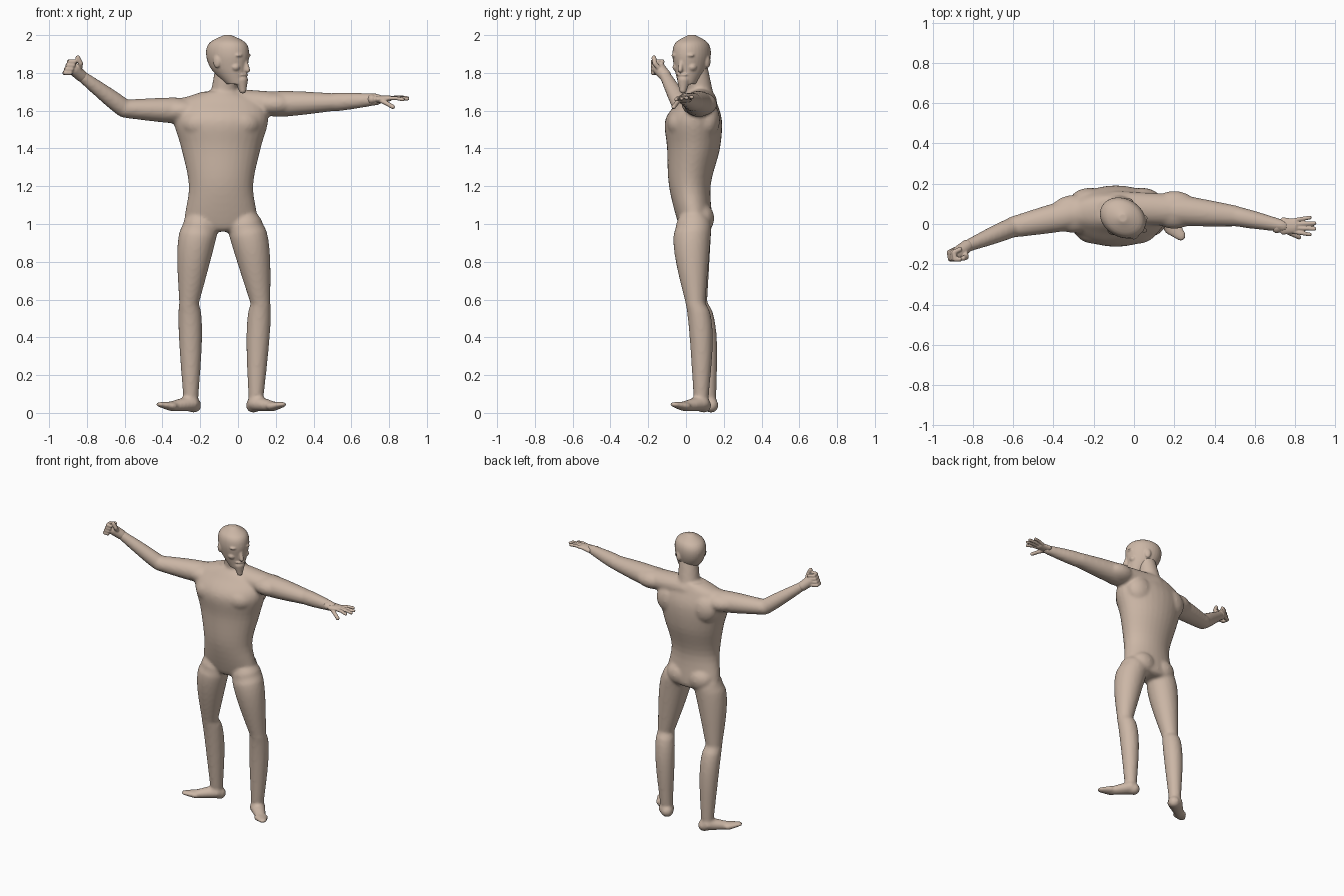
import bpy, bmesh, math
from mathutils import Vector, Matrix

if "Cube" in bpy.data.objects:
    bpy.data.objects.remove(bpy.data.objects["Cube"], do_unlink=True)

skin = bpy.data.materials.new("skin")
skin.use_nodes = True
skin.diffuse_color = (0.6, 0.47, 0.38, 1)
bsdf = skin.node_tree.nodes["Principled BSDF"]
bsdf.inputs["Base Color"].default_value = skin.diffuse_color

X, Y, Z = Vector((1, 0, 0)), Vector((0, 1, 0)), Vector((0, 0, 1))


def sweep(bm, sections, sides=24):
    """Closed skin through elliptical sections given as (centre, u axis, v axis)."""
    angles = [math.tau * k / sides for k in range(sides)]
    rings = [[bm.verts.new(centre + u * math.cos(a) + v * math.sin(a)) for a in angles]
             for centre, u, v in sections]
    for low, high in zip(rings, rings[1:]):
        for k in range(sides):
            n = (k + 1) % sides
            bm.faces.new((low[k], low[n], high[n], high[k]))
    bm.faces.new(rings[0][::-1])
    bm.faces.new(rings[-1])


def stack(bm, x, rows, steps=5):
    """Upright form through (height, y, half width, half depth) rows, smoothly joined."""
    keys = [Vector(row) for row in rows]
    keys = [keys[0]] + keys + [keys[-1]]
    curve = []
    for a, b, c, d in zip(keys, keys[1:], keys[2:], keys[3:]):
        for k in range(steps):
            t = k / steps
            bend = (2 * a - 5 * b + 4 * c - d) * t + (3 * b - a - 3 * c + d) * t * t
            curve.append(b + (c - a + bend) * t / 2)
    curve.append(keys[-1])
    sweep(bm, [(Vector((x, y, z)), X * w, Y * d) for z, y, w, d in curve], sides=32)


def limb(bm, start, end, r_start, r_end, bulge=0.0, bow=(0, 0, 0), wide=1.0):
    """Round-ended tapered limb; muscle bulge and bow peak in its first half."""
    start, end, bow = Vector(start), Vector(end), Vector(bow)
    along = (end - start).normalized()
    up = Y if abs(along.z) > 0.8 else Z
    side = up.cross(along).normalized()
    up = along.cross(side)
    caps = [math.pi * k / 10 for k in range(1, 5)]
    spine = [(start - along * r_start * math.cos(a), r_start * math.sin(a)) for a in caps]
    for k in range(13):
        t = k / 12
        swell = math.sin(math.pi * t ** 0.6)
        spine.append((start.lerp(end, t) + bow * swell,
                      r_start + (r_end - r_start) * t + bulge * swell))
    spine += [(end + along * r_end * math.cos(a), r_end * math.sin(a)) for a in reversed(caps)]
    sweep(bm, [(p, side * r * wide, up * r) for p, r in spine])


def chain(bm, points, radius):
    """Finger made of jointed segments."""
    for a, b in zip(points, points[1:]):
        limb(bm, a, b, radius, radius)


def ball(bm, centre, radii):
    place = Matrix.Translation(centre) @ Matrix.Diagonal((*radii, 1))
    bmesh.ops.create_uvsphere(bm, u_segments=20, v_segments=12, radius=1, matrix=place)


def finish(bm, name, voxel):
    """Fuse the overlapping volumes into one smooth skin."""
    bmesh.ops.recalc_face_normals(bm, faces=bm.faces)
    mesh = bpy.data.meshes.new(name)
    bm.to_mesh(mesh)
    bm.free()
    mesh.materials.append(skin)
    mesh.shade_smooth()
    obj = bpy.data.objects.new(name, mesh)
    bpy.context.collection.objects.link(obj)
    fuse = obj.modifiers.new("fuse", "REMESH")
    fuse.mode = "VOXEL"
    fuse.voxel_size = voxel
    fuse.use_smooth_shade = True
    relax = obj.modifiers.new("relax", "SMOOTH")
    relax.factor = 0.5
    relax.iterations = 6
    return obj


# Torso, chest, shoulder blades and buttocks
middle = -0.09
body = bmesh.new()
stack(body, middle, [(0.96, 0.05, 0.08, 0.06), (1, 0.05, 0.19, 0.09), (1.2, 0.02, 0.17, 0.11),
                     (1.4, 0.04, 0.21, 0.14), (1.55, 0.04, 0.25, 0.15),
                     (1.65, 0.06, 0.22, 0.1), (1.7, 0.07, 0.1, 0.07)])
for side in (-1, 1):
    ball(body, (middle + side * 0.1, -0.02, 1.53), (0.11, 0.08, 0.08))
    ball(body, (middle + side * 0.13, 0.11, 1.55), (0.1, 0.07, 0.1))
    ball(body, (middle + side * 0.08, 0.08, 1.03), (0.09, 0.07, 0.08))

# Neck
neck_base = (-0.08, 0.08, 1.65)
limb(body, neck_base, (-0.055, 0.05, 1.85), 0.072, 0.06)

# Legs and feet
right_leg = ((-0.2, 0.04, 0.98), (-0.26, 0.06, 0.58), (-0.25, 0.12, 0.08), (-0.8, -0.6, 0))
left_leg = ((0.04, 0.04, 0.98), (0.12, 0.05, 0.58), (0.095, 0.08, 0.08), (0.7, -0.7, 0))
for side, (hip, knee, ankle, aim) in ((-1, right_leg), (1, left_leg)):
    limb(body, hip, knee, 0.095, 0.052, 0.012, (side * 0.01, -0.012, 0))
    limb(body, knee, ankle, 0.052, 0.04, 0.014, (-side * 0.005, 0.02, 0))
    aim = Vector(aim)
    ground = Vector((ankle[0], ankle[1], 0))
    instep = ground + aim * 0.13 + Z * 0.035
    ball(body, ground - aim * 0.02 + Z * 0.04, (0.04, 0.04, 0.04))
    limb(body, ground + Z * 0.05, instep, 0.042, 0.026, wide=1.2)
    limb(body, instep, ground + aim * 0.21 + Z * 0.045, 0.025, 0.013, wide=1.9)

# Arms, joined to the neck by sloping shoulders
right_arm = ((-0.3, 0.05, 1.6), (-0.6, -0.015, 1.61), (-0.83, -0.11, 1.785))
left_arm = ((0.2, 0.07, 1.635), (0.5, 0.04, 1.645), (0.74, -0.01, 1.66))
for shoulder, elbow, wrist in (right_arm, left_arm):
    limb(body, neck_base, shoulder, 0.07, 0.065, wide=1.2)
    ball(body, shoulder, (0.12, 0.095, 0.065))
    limb(body, shoulder, elbow, 0.068, 0.048, 0.004, wide=1.1)
    limb(body, elbow, wrist, 0.048, 0.03, 0.004)
finish(body, "body", 0.01)

# Open left hand, fingers fanned
hand = bmesh.new()
wrist, knuckles = Vector(left_arm[-1]), Vector((0.8, -0.01, 1.665))
limb(hand, wrist - X * 0.03, wrist, 0.028, 0.02, wide=1.3)
limb(hand, wrist, knuckles, 0.02, 0.016, wide=2.2)
for i in range(4):
    spread = i - 1.5
    base = knuckles + Y * 0.02 * spread
    reach = 0.1 - 0.012 * spread ** 2
    tip = base + X * reach + Y * 0.008 * spread + Z * 0.004 * spread
    chain(hand, [base, base.lerp(tip, 0.5) + Z * 0.004, tip], 0.01)
chain(hand, [wrist - Y * 0.02, (0.785, -0.05, 1.64), (0.82, -0.065, 1.62)], 0.012)
finish(hand, "left_hand", 0.004)

# Clenched right hand, fingers curled around the palm
fist = bmesh.new()
wrist, palm = Vector(right_arm[-1]), Vector((-0.868, -0.14, 1.82))
limb(fist, wrist, palm, 0.032, 0.034)
for i in range(4):
    base = palm + Vector((-0.02 + i * 0.008, 0.015, -0.02 + i * 0.02))
    chain(fist, [base, base - X * 0.03 - Y * 0.015, base - X * 0.025 - Y * 0.05, base - Y * 0.05], 0.012)
chain(fist, [palm + X * 0.03, palm + Vector((0.035, -0.025, 0.03)), palm + Vector((0.02, -0.03, 0.06))], 0.013)
finish(fist, "right_hand", 0.004)

# Head with nose, lips and pointed beard, turned to its left
skull = bmesh.new()
stack(skull, 0, [(1.74, -0.05, 0.045, 0.05), (1.82, -0.01, 0.08, 0.1), (1.9, 0, 0.095, 0.12),
                 (1.96, 0, 0.08, 0.1), (2, 0, 0.02, 0.02)])
limb(skull, (0, -0.105, 1.875), (0, -0.122, 1.815), 0.01, 0.014)
for height, half_width in ((1.79, 0.034), (1.77, 0.024)):
    ball(skull, (0, -0.1, height), (half_width, 0.018, 0.009))
limb(skull, (0, -0.085, 1.76), (0, -0.092, 1.71), 0.035, 0.02)

# Brows, eyes, cheeks and ears
for side in (-1, 1):
    ball(skull, (side * 0.034, -0.094, 1.893), (0.036, 0.02, 0.011))
    ball(skull, (side * 0.036, -0.094, 1.869), (0.012, 0.01, 0.007))
    ball(skull, (side * 0.045, -0.074, 1.83), (0.026, 0.026, 0.022))
    ball(skull, (side * 0.09, 0.014, 1.86), (0.012, 0.022, 0.034))
head = finish(skull, "head", 0.005)
head.location = (-0.055, 0.03, 0)
head.rotation_euler.z = math.radians(60)
